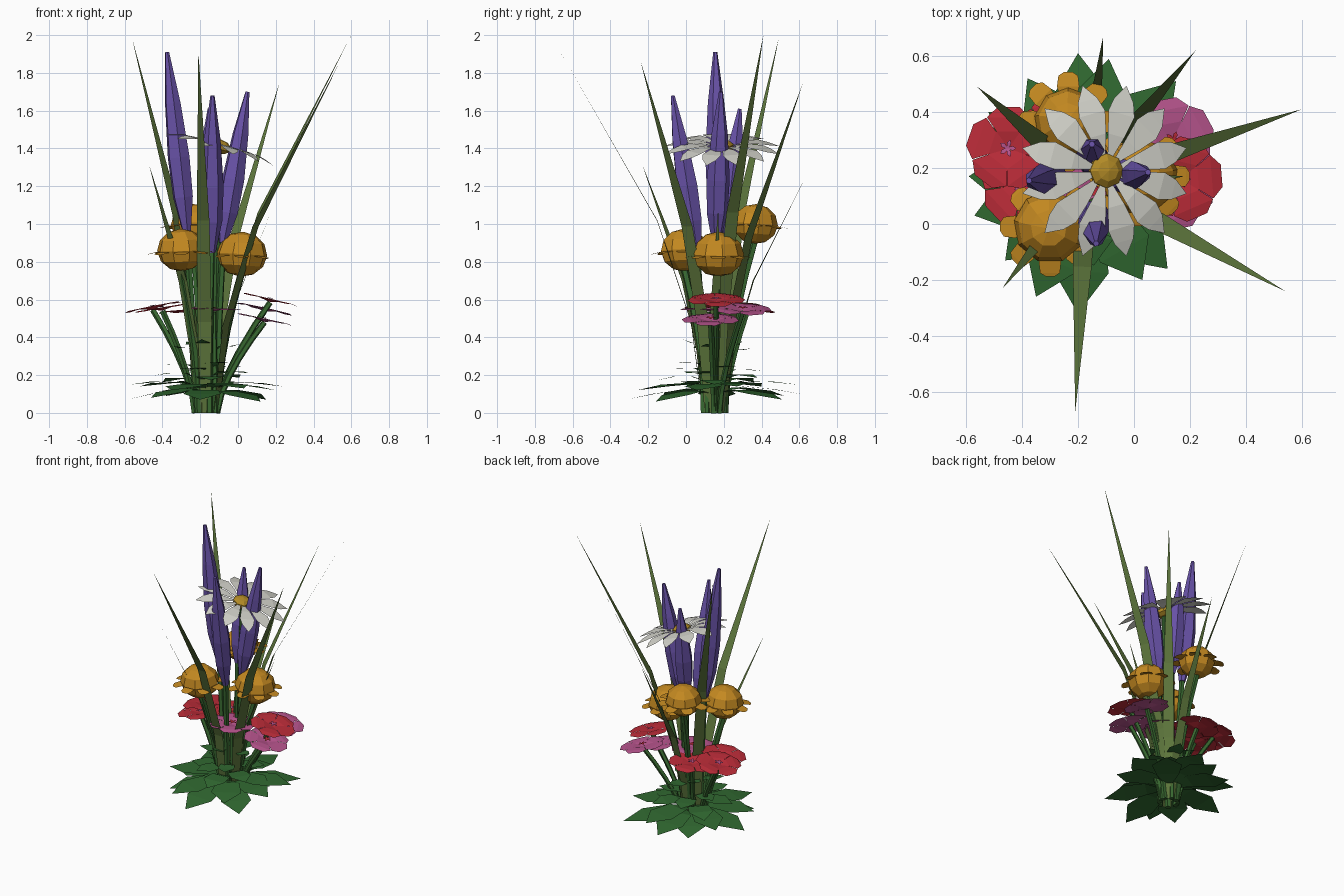
import bpy, bmesh, math, random
from mathutils import Vector, Matrix

if "Cube" in bpy.data.objects:
    bpy.data.objects.remove(bpy.data.objects["Cube"])

random.seed(4)
C = Vector((-0.17, 0.15, 0))  # foot of the bouquet


def mat(name, col):
    m = bpy.data.materials.new(name)
    m.diffuse_color = (*col, 1)
    m.use_nodes = True
    m.node_tree.nodes["Principled BSDF"].inputs["Base Color"].default_value = m.diffuse_color
    return m


LEAF = mat("leaf_green", (0.03, 0.14, 0.03))
BLADE = mat("olive_green", (0.11, 0.18, 0.045))
STEM = mat("stem_green", (0.04, 0.14, 0.03))
PURPLE = mat("purple", (0.14, 0.085, 0.39))
ORANGE = mat("orange", (0.55, 0.25, 0.015))
WHITE = mat("white", (0.66, 0.66, 0.6))
GOLD = mat("gold", (0.45, 0.26, 0.02))
RED = mat("red", (0.5, 0.025, 0.04))
PINK = mat("pink", (0.48, 0.09, 0.27))


def finish(name, bm, m):
    me = bpy.data.meshes.new(name)
    bm.to_mesh(me)
    bm.free()
    me.materials.append(m)
    ob = bpy.data.objects.new(name, me)
    bpy.context.collection.objects.link(ob)


def strip(bm, M, prof):
    """Flat petal or blade from (reach, half width, height) rows."""
    prev = None
    for r, w, z in prof:
        row = [bm.verts.new(M @ Vector((r, s * w, z))) for s in ((-1, 1) if w else (0,))]
        if prev:
            bm.faces.new(prev + row[::-1])
        prev = row


def tube(bm, pts, radii, sides):
    rings = []
    for i, (p, r) in enumerate(zip(pts, radii)):
        d = pts[min(i + 1, len(pts) - 1)] - pts[max(i - 1, 0)]
        R = d.to_track_quat('Z', 'Y').to_matrix()
        rings.append([bm.verts.new(p + R @ Vector((r * math.cos(a), r * math.sin(a), 0)))
                      for a in (math.tau * k / sides for k in range(sides))])
    for a, b in zip(rings, rings[1:]):
        for k in range(sides):
            j = (k + 1) % sides
            bm.faces.new((a[k], a[j], b[j], b[k]))
    bm.faces.new(rings[0][::-1])
    bm.faces.new(rings[-1])


def frame(pos, normal=(0, 0, 1)):
    q = Vector((0, 0, 1)).rotation_difference(Vector(normal).normalized())
    return Matrix.Translation(Vector(pos)) @ q.to_matrix().to_4x4()


def ring(bm, M, n, prof, offset=0.0):
    for k in range(n):
        strip(bm, M @ Matrix.Rotation(math.tau * (k + offset) / n, 4, 'Z'), prof)


def outward(x, y):
    """Frame at the foot with its x axis pointing to (x, y)."""
    return Matrix.Translation(C) @ Matrix.Rotation(math.atan2(y - C.y, x - C.x), 4, 'Z')


def stem(bm, end, r=0.016, p=1.7):
    end = Vector(end)
    d = Vector((end.x - C.x, end.y - C.y, 0))
    foot = C + d.normalized() * 0.06
    pts = []
    for i in range(6):
        t = i / 5
        q = foot.lerp(end, t ** p)
        pts.append(Vector((q.x, q.y, end.z * t)))
    tube(bm, pts, [r] * 6, 5)


stems = bmesh.new()

# Tall grass blades, given by their tips
bm = bmesh.new()
for x, y, h in [(-0.56, 0.49, 1.98), (0.60, 0.41, 2.0), (0.22, 0.62, 1.75), (-0.11, 0.67, 1.32),
                (-0.21, -0.67, 1.92), (0.54, -0.24, 1.86), (-0.47, -0.23, 1.31), (0.18, 0.17, 1.08)]:
    R, s = math.hypot(x - C.x, y - C.y), 0.6 + 0.2 * h
    strip(bm, outward(x, y), [(0.06 + (R - 0.06) * t ** 1.8, w * s, h * t) for t, w in
                              ((0, .026), (.25, .038), (.53, .034), (1, 0))])
finish("grass_blades", bm, BLADE)

# Broad leaves round the foot: a large lower layer given by its tips
bm = bmesh.new()
for x, y, z in [(-0.20, 0.61, .10), (-0.09, 0.59, .15), (0.15, 0.51, .07), (0.24, 0.27, .14),
                (0.20, 0.06, .12), (0.12, -0.16, .06), (0.03, -0.2, .13), (-0.2, -0.32, .07),
                (-0.35, -0.26, .12), (-0.46, -0.13, .08), (-0.57, 0.03, .15), (-0.59, 0.17, .07),
                (-0.52, 0.40, .14), (-0.38, 0.52, .09)]:
    L = math.hypot(x - C.x, y - C.y)
    strip(bm, outward(x, y), [(0.05, 0.02, z * .4 + .08), (L * .35, 0.075, z * .6 + .08),
                              (L * .68, 0.1, z * .8 + .045), (L, 0, z)])
# Smaller leaves climbing the stems
for k in range(16):
    L = 0.32 - 0.01 * k
    z = 0.15 + 0.009 * k + (0.06 if k > 10 else 0)
    w = 0.085 - 0.003 * k
    M = Matrix.Translation(C) @ Matrix.Rotation(2.4 * k, 4, 'Z')
    strip(bm, M, [(0.05, 0.015, z), (L * .4, w * .85, z + .025), (L * .7, w, z + .025), (L, 0, z + .003 * k)])
finish("leaves", bm, LEAF)

# Purple flower spikes: lower end, tip
bm = bmesh.new()
for a, b in [((-0.27, 0.17, 0.95), (-0.375, 0.155, 1.91)), ((-0.14, 0.06, 0.85), (-0.135, -0.07, 1.68)),
             ((-0.08, 0.16, 0.9), (0.05, 0.185, 1.70)), ((-0.15, 0.21, 0.95), (-0.15, 0.285, 1.61))]:
    a, b = Vector(a), Vector(b)
    tube(bm, [a.lerp(b, t) for t in (0, .2, .42, .72, 1)], [.022, .056, .062, .044, .011], 6)
    stem(stems, a + (b - a) * 0.03, 0.018)
finish("purple_spikes", bm, PURPLE)

# Daisy with twelve petals and a domed middle
pos, nrm = Vector((-0.10, 0.19, 1.41)), (0.28, 0, 1)
bm = bmesh.new()
ring(bm, frame(pos, nrm), 12, [(0.04, 0.006, 0.005), (0.13, 0.031, 0.015), (0.21, 0.05, 0.01),
                               (0.26, 0.037, -0.003), (0.315, 0, -0.02)], 0.5)
finish("daisy_petals", bm, WHITE)
bm = bmesh.new()
bmesh.ops.create_uvsphere(bm, u_segments=8, v_segments=5, radius=0.065,
                          matrix=frame(pos, nrm) @ Matrix.Diagonal((1, 1, 0.6, 1)))
finish("daisy_middle", bm, GOLD)
stem(stems, pos, 0.016)

# Round orange blooms with a flat collar of petals
balls, collars = bmesh.new(), bmesh.new()
for x, y, z, r in [(-0.30, -0.01, 0.862, 0.13), (0.02, 0.17, 0.84, 0.137), (-0.235, 0.365, 1.0, 0.122)]:
    n = (x - C.x, y - C.y, 3)
    bmesh.ops.create_uvsphere(balls, u_segments=9, v_segments=6, radius=r,
                              matrix=frame((x, y, z), n) @ Matrix.Diagonal((1, 1, 0.87, 1)))
    ring(collars, frame((x, y, z - 0.015), (n[0], n[1], 5)), 8,
         [(0.06, 0.02, 0), (0.125, 0.04, 0.008), (0.165, 0.035, 0.0), (0.178, 0.015, -0.004)])
    stem(stems, (x, y, z - r * 0.7), 0.02)
finish("orange_blooms", balls, ORANGE)
finish("orange_collars", collars, ORANGE)

# Flat five-petalled flowers, red and pink, tilted outwards
disc = [(0.0, 0.006, -0.012), (0.06, 0.043, 0.002), (0.11, 0.078, 0.004), (0.148, 0.04, -0.002)]
red, pink = bmesh.new(), bmesh.new()
red_mid, pink_mid = bmesh.new(), bmesh.new()
for bm, mid, x, y, z in [(red, red_mid, -0.45, 0.27, 0.56), (red, red_mid, -0.40, 0.14, 0.555),
                         (red, red_mid, -0.27, 0.32, 0.54), (pink, pink_mid, -0.13, 0.12, 0.55),
                         (red, red_mid, 0.17, 0.16, 0.60), (pink, pink_mid, 0.14, 0.30, 0.55),
                         (pink, pink_mid, 0.14, 0.13, 0.495)]:
    n = ((x - C.x) * 0.7, (y - C.y) * 0.2, 1)
    M = frame((x, y, z), n)
    ring(bm, M, 5, disc, random.random())
    ring(mid, M @ Matrix.Translation((0, 0, 0.006)), 5, [(0, 0.004, 0), (0.02, 0.008, 0.004), (0.032, 0, 0.003)])
    stem(stems, (x, y, z - 0.015), 0.016, 1.5)
finish("red_flowers", red, RED)
finish("pink_flowers", pink, PINK)
finish("red_flower_middles", red_mid, PINK)
finish("pink_flower_middles", pink_mid, RED)

finish("stems", stems, STEM)
